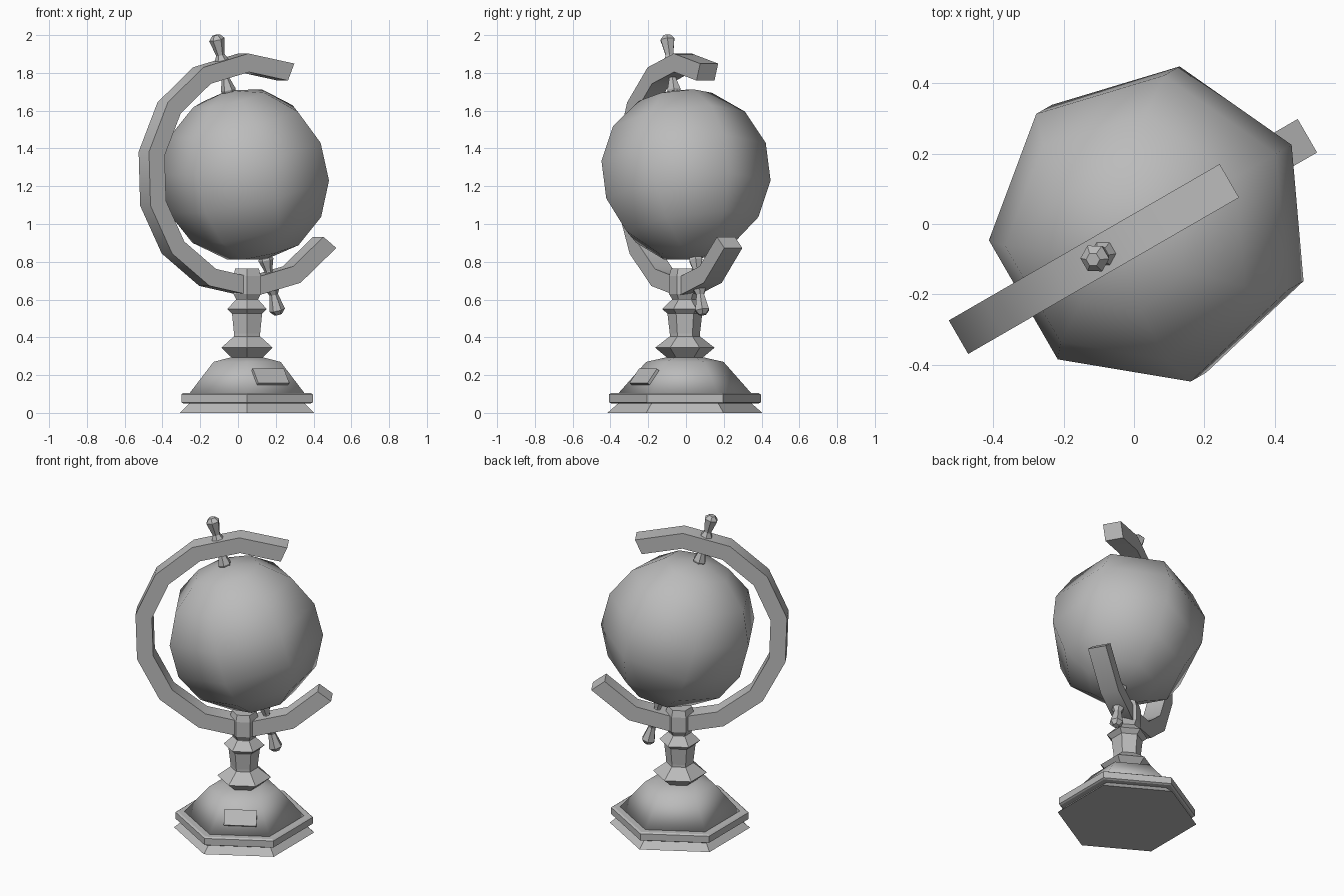
import bpy, bmesh, math
from mathutils import Matrix, Vector

old = bpy.data.objects.get("Cube")
if old:
    bpy.data.objects.remove(old)

grey = bpy.data.materials.new("plain_grey")
grey.use_nodes = True
grey.diffuse_color = (0.5, 0.5, 0.5, 1)
grey.node_tree.nodes["Principled BSDF"].inputs["Base Color"].default_value = (0.5, 0.5, 0.5, 1)

CENTRE = Vector((0.048, -0.006, 0))
HUB = Vector((0.048, -0.006, 1.26))
# Arm plane is turned 30 degrees; the globe axis leans within that plane
TURN = Matrix.Translation(HUB) @ Matrix.Rotation(math.radians(30), 4, 'Z')
AXIS = TURN @ Matrix.Rotation(math.radians(-14.4), 4, 'Y')


def finish(name, bm, matrix, smooth_angle=None):
    bmesh.ops.recalc_face_normals(bm, faces=bm.faces)
    bm.transform(matrix)
    mesh = bpy.data.meshes.new(name)
    bm.to_mesh(mesh)
    bm.free()
    mesh.materials.append(grey)
    obj = bpy.data.objects.new(name, mesh)
    bpy.context.collection.objects.link(obj)
    if smooth_angle:
        bpy.ops.object.select_all(action='DESELECT')
        obj.select_set(True)
        bpy.context.view_layer.objects.active = obj
        bpy.ops.object.shade_smooth_by_angle(angle=math.radians(smooth_angle))
    return obj


def lathe(name, profile, matrix, smooth_angle=None, sides=6, phase=90):
    """Turn a (radius, height) profile into a capped solid with few sides."""
    bm = bmesh.new()
    rings = []
    for r, z in profile:
        angles = [math.radians(phase) + math.tau * i / sides for i in range(sides)]
        rings.append([bm.verts.new((r * math.cos(a), r * math.sin(a), z)) for a in angles])
    for low, high in zip(rings, rings[1:]):
        for i in range(sides):
            j = (i + 1) % sides
            bm.faces.new((low[i], low[j], high[j], high[i]))
    bm.faces.new(rings[0])
    bm.faces.new(rings[-1])
    return finish(name, bm, matrix, smooth_angle)


# Globe
bm = bmesh.new()
bmesh.ops.create_uvsphere(bm, u_segments=7, v_segments=7, radius=0.462)
first = max(bm.verts, key=lambda v: v.co.x)
bm.transform(Matrix.Rotation(-math.atan2(first.co.y, first.co.x), 4, 'Z'))
finish("globe", bm, AXIS, 180)

# Curved arm with a rectangular section
bm = bmesh.new()
sections = []
for k in range(11):
    a = math.radians(66.4 + 25.66 * k)
    sections.append([bm.verts.new((r * math.cos(a), y, r * math.sin(a)))
                     for r, y in ((0.545, -0.055), (0.643, -0.055), (0.643, 0.055), (0.545, 0.055))])
for a, b in zip(sections, sections[1:]):
    for i in range(4):
        j = (i + 1) % 4
        bm.faces.new((a[i], a[j], b[j], b[i]))
bm.faces.new(sections[0])
bm.faces.new(sections[-1])
finish("meridian_arm", bm, TURN, 30)

# Pivot pins at both poles
pin = [(0.035, 0.45), (0.04, 0.465), (0.021, 0.525), (0.021, 0.6),
       (0.038, 0.625), (0.023, 0.655), (0.042, 0.74), (0.02, 0.764)]
lathe("top_pin", pin, AXIS)
lathe("bottom_pin", pin, AXIS @ Matrix.Rotation(math.pi, 4, 'X'))

# Stand
stand = Matrix.Translation(CENTRE)
lathe("foot", [(0.41, 0), (0.35, 0.053)], stand)
lathe("rim", [(0.39, 0.05), (0.402, 0.056), (0.402, 0.098), (0.39, 0.105)], stand)
dome = lathe("dome", [(0.355, 0.1), (0.205, 0.27), (0.09, 0.296)], stand, 180)
lathe("stem", [(0.085, 0.285), (0.157, 0.345), (0.08, 0.405), (0.08, 0.42), (0.092, 0.525),
               (0.12, 0.55), (0.068, 0.6), (0.068, 0.625)], stand)
lathe("arm_holder", [(0.066, 0.6), (0.084, 0.63), (0.084, 0.725), (0.072, 0.765)], stand)

# Name plate lying on a sloping side of the dome
bm = bmesh.new()
bmesh.ops.create_cube(bm, size=1, matrix=Matrix.Diagonal((0.028, 0.19, 0.095, 1)))
lean = math.atan2(0.13, 0.17)
place = stand @ Matrix.Rotation(math.radians(-60), 4, 'Z')
place = place @ Matrix.Translation((0.243, 0, 0.188)) @ Matrix.Rotation(-lean, 4, 'Y')
finish("blank_plate", bm, place)
